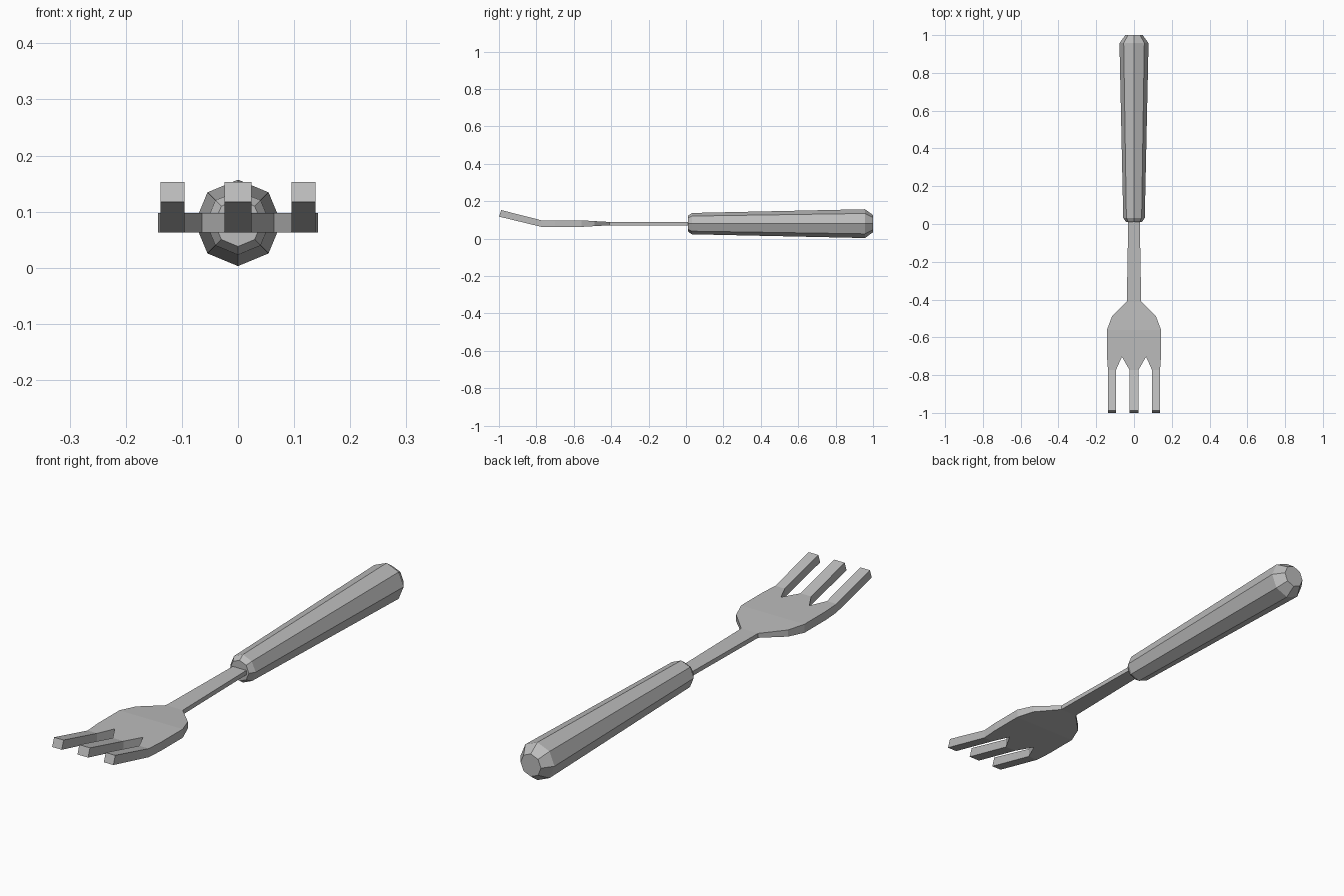
import bpy, bmesh
from math import cos, sin, pi

cube = bpy.data.objects.get("Cube")
if cube:
    bpy.data.objects.remove(cube, do_unlink=True)

steel = bpy.data.materials.new("grey steel")
steel.use_nodes = True
grey = (0.5, 0.5, 0.5, 1)
steel.diffuse_color = grey
steel.node_tree.nodes["Principled BSDF"].inputs["Base Color"].default_value = grey

AXIS_Z = 0.08


def finish(name, bm):
    bmesh.ops.recalc_face_normals(bm, faces=bm.faces)
    mesh = bpy.data.meshes.new(name)
    bm.to_mesh(mesh)
    bm.free()
    mesh.materials.append(steel)
    obj = bpy.data.objects.new(name, mesh)
    bpy.context.collection.objects.link(obj)
    return obj


# Handle: octagonal rings along y, bevelled at both ends
bm = bmesh.new()
rings = []
for y, r in [(0.01, 0.042), (0.032, 0.057), (0.957, 0.077), (1.0, 0.046)]:
    rings.append([bm.verts.new((r * cos(i * pi / 4), y, AXIS_Z + r * sin(i * pi / 4)))
                  for i in range(8)])
for a, b in zip(rings, rings[1:]):
    for i in range(8):
        j = (i + 1) % 8
        bm.faces.new((a[i], a[j], b[j], b[i]))
bm.faces.new(rings[0])
bm.faces.new(rings[-1])
finish("handle", bm)

# Fork head: flat plan patches, thickened and bent by their y position
BEND, TIP = -0.772, -1.0


def mirrored(half):
    return half + [(-x, y) for x, y in reversed(half)]


outer_tine = [(0.138, BEND), (0.138, TIP), (0.095, TIP), (0.095, BEND)]
patches = [
    mirrored([(0.03, 0.05), (0.038, -0.41)]),
    mirrored([(0.038, -0.41), (0.117, -0.49), (0.143, -0.56)]),
    mirrored([(0.143, -0.56), (0.143, -0.70), (0.138, BEND),
              (0.095, BEND), (0.064, -0.703), (0.024, BEND)]),
    mirrored([(0.024, BEND), (0.024, TIP)]),
    outer_tine,
    [(-x, y) for x, y in outer_tine],
]
bm = bmesh.new()
for patch in patches:
    bm.faces.new([bm.verts.new((x, y, 0)) for x, y in patch])
bmesh.ops.remove_doubles(bm, verts=bm.verts, dist=0.0005)
bmesh.ops.recalc_face_normals(bm, faces=bm.faces)
lower = list(bm.verts)
result = bmesh.ops.extrude_face_region(bm, geom=list(bm.faces), use_keep_orig=True)
upper = [g for g in result["geom"] if isinstance(g, bmesh.types.BMVert)]
for verts, side in ((lower, -1), (upper, 1)):
    for v in verts:
        y = v.co.y
        swell = min(max((-0.41 - y) / 0.15, 0), 1)
        lift = max((BEND - y) / (BEND - TIP), 0)
        v.co.z = AXIS_Z + side * (0.009 + 0.0085 * swell) + 0.055 * lift
        if side > 0:
            v.co.y += 0.012 * lift
finish("fork_head", bm)
